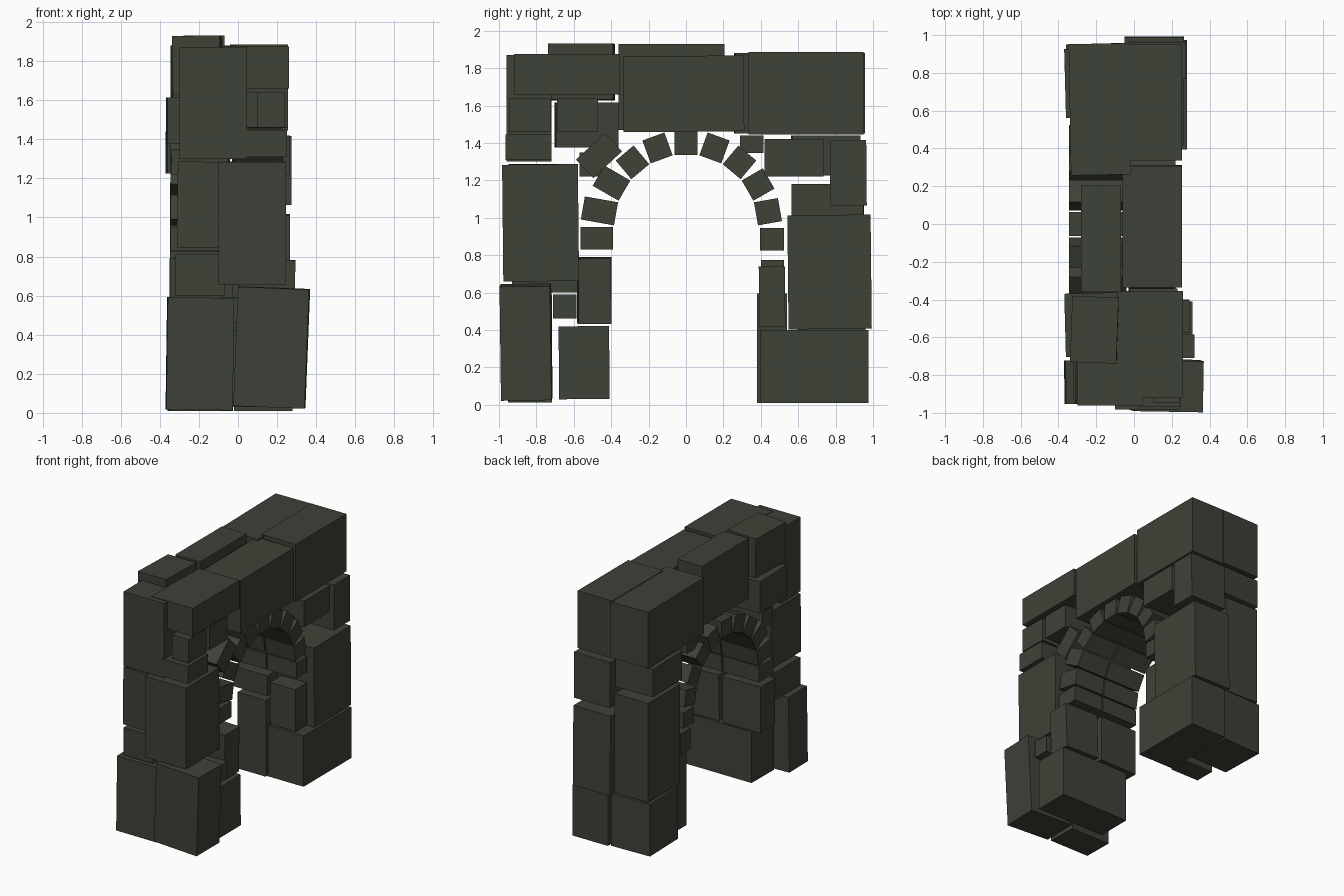
import bpy, math
from mathutils import Euler

stone = bpy.data.materials.new("dark_stone")
stone.diffuse_color = (0.048, 0.054, 0.038, 1)


def block(name, x, y, z, rot=(0, 0, 0)):
    """Stone block from (min, max) ranges, rotated a little in degrees about its centre."""
    bpy.ops.mesh.primitive_cube_add(size=1)
    o = bpy.context.object
    o.name = o.data.name = name
    rngs = (x, y, z)
    dims = [b - a for a, b in rngs]
    r = Euler([math.radians(a) for a in rot]).to_matrix()
    for v in o.data.vertices:
        v.co = r @ type(v.co)([v.co[i] * dims[i] for i in range(3)])
    o.location = [(a + b) / 2 for a, b in rngs]
    o.data.materials.append(stone)
    return o


# Near pier, base course
block("near_base_right", (-0.01, 0.355), (-0.99, -0.72), (0.03, 0.64), (0.7, 2.3, -1))
block("near_base_left", (-0.365, -0.025), (-0.95, -0.72), (0.015, 0.59), (0, 0.8, 1))
block("near_base_inner", (-0.27, 0.31), (-0.68, -0.41), (0.03, 0.42), (0.3, 0, 0))
block("near_chock", (-0.1, 0.32), (-0.71, -0.585), (0.46, 0.59))

# Near pier, middle courses
block("near_middle_right", (-0.1, 0.245), (-0.98, -0.575), (0.66, 1.285), (0.6, 0, 0))
block("near_middle_left_lower", (-0.32, -0.07), (-0.93, -0.58), (0.6, 0.81))
block("near_middle_left", (-0.31, -0.05), (-0.95, -0.59), (0.845, 1.285), (0, 0.6, 0))
block("near_inner_post_right", (0.0, 0.29), (-0.575, -0.4), (0.435, 0.785), (0.5, 1.5, 0))
block("near_inner_post_left", (-0.35, -0.03), (-0.58, -0.4), (0.435, 0.79), (0, 0, 1))

# Near pier, upper courses
block("near_upper_left", (-0.3, 0.045), (-0.96, -0.72), (1.3, 1.87))
block("near_upper_right_low", (0.03, 0.25), (-0.965, -0.72), (1.31, 1.445))
block("near_upper_right_small", (0.1, 0.24), (-0.945, -0.725), (1.46, 1.64))
block("near_upper_inner_small", (0.0, 0.24), (-0.69, -0.47), (1.46, 1.64))
block("near_upper_inner_left", (-0.365, -0.03), (-0.7, -0.365), (1.375, 1.615), (0, 0, 1.5))

# Capping course
block("cap_near_right", (-0.09, 0.26), (-0.92, -0.355), (1.66, 1.875))
block("cap_near_left", (-0.33, -0.085), (-0.735, -0.385), (1.63, 1.93), (0, -1, -2))
block("cap_middle_right", (-0.06, 0.255), (-0.335, 0.31), (1.46, 1.865), (0.5, 0, 0))
block("cap_middle_left", (-0.28, -0.07), (-0.36, 0.205), (1.47, 1.93))
block("cap_far_right", (-0.04, 0.255), (0.335, 0.95), (1.445, 1.885))
block("cap_far_left", (-0.34, -0.02), (0.26, 0.955), (1.45, 1.88), (0, 0, 1))

# Far pier
block("far_base_right", (-0.02, 0.28), (0.395, 0.975), (0.01, 0.4))
block("far_base_left", (-0.355, -0.03), (0.6, 0.955), (0.01, 0.41), (0, 0, 1.5))
block("far_inner_post_left", (-0.27, -0.03), (0.38, 0.54), (0.01, 0.595))
block("far_inner_post_right", (0.0, 0.215), (0.39, 0.53), (0.415, 0.74), (0.4, 0, 0))
block("far_inner_pad_left", (-0.32, -0.03), (0.4, 0.525), (0.62, 0.775))
block("far_middle_right", (-0.05, 0.265), (0.545, 0.99), (0.405, 1.015), (0.6, 0, 0))
block("far_middle_left", (-0.345, -0.06), (0.565, 0.95), (0.42, 1.18), (0, 0, -0.7))
block("far_upper_right_end", (-0.03, 0.275), (0.77, 0.965), (1.065, 1.415), (0.5, 0, 0))
block("far_upper_right_inner", (0.0, 0.265), (0.42, 0.735), (1.22, 1.42))
block("far_upper_left", (-0.365, -0.05), (0.565, 0.93), (1.225, 1.44), (0, 0, 1.5))
block("far_spandrel_left", (-0.3, -0.02), (0.29, 0.415), (1.345, 1.44))

# Arch ring: two rows of wedge stones, 20 degrees apart
for side, xr in (("left", (-0.345, -0.04)), ("right", (-0.03, 0.22))):
    for i in range(-4, 5):
        a = math.radians(20 * i)
        w = 0.125
        h = 0.13 if i > -3 else (0.16 if i == -3 else 0.18)
        r = 0.38 + h / 2
        y, z = r * math.sin(a), 0.955 + r * math.cos(a)
        block(f"arch_stone_{side}", xr, (y - w / 2, y + w / 2), (z - h / 2, z + h / 2), (-20 * i, 0, 0))
    # springing stones
    block(f"arch_spring_near_{side}", xr, (-0.565, -0.39), (0.83, 0.95))
    block(f"arch_spring_far_{side}", xr, (0.395, 0.525), (0.825, 0.945))

# Slanted filler stone and the lower stone behind it
block("slanted_filler", (-0.02, 0.23), (-0.57, -0.36), (1.265, 1.4), (43, 0, 0))
block("filler_behind", (-0.34, -0.05), (-0.57, -0.44), (1.22, 1.35))
